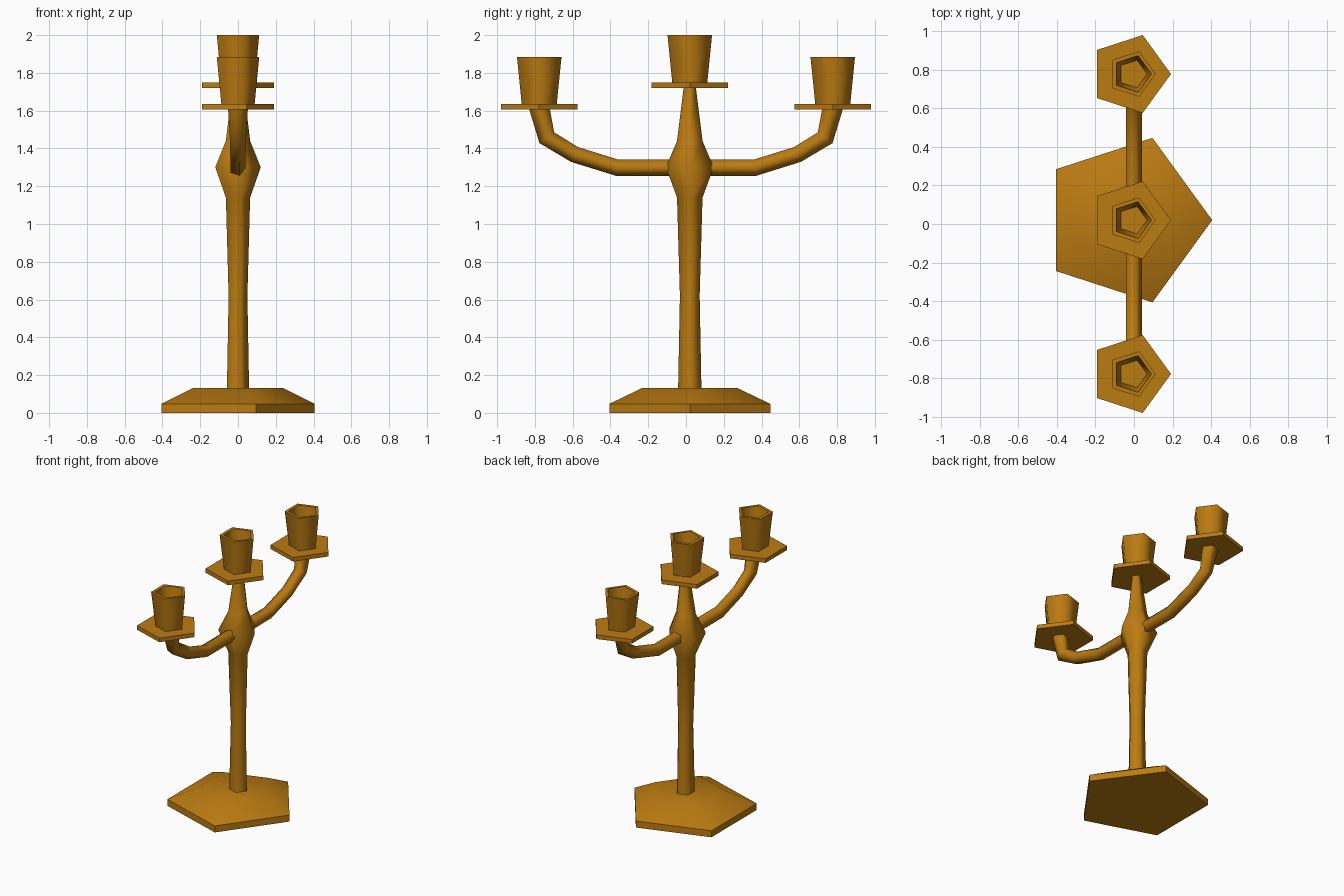
import bpy, bmesh, math
from mathutils import Vector

if "Cube" in bpy.data.objects:
    bpy.data.objects.remove(bpy.data.objects["Cube"])

SIDES = 5
STEM_Y = 0.02

brass = bpy.data.materials.new("brass")
brass.diffuse_color = (0.5, 0.2, 0.006, 1)
brass.use_nodes = True
brass.node_tree.nodes["Principled BSDF"].inputs["Base Color"].default_value = brass.diffuse_color


def pentagon(r):
    """Pentagon with a corner toward +x, centred on its bounding box."""
    off = -0.0955 * r
    return [(off + r * math.cos(math.tau * i / SIDES), r * math.sin(math.tau * i / SIDES))
            for i in range(SIDES)]


def loft(name, rings, angle):
    """Skin a list of pentagon rings and cap both ends."""
    bm = bmesh.new()
    loops = [[bm.verts.new(p) for p in ring] for ring in rings]
    for a, b in zip(loops, loops[1:]):
        for i in range(SIDES):
            j = (i + 1) % SIDES
            bm.faces.new((a[i], a[j], b[j], b[i]))
    bm.faces.new(loops[0])
    bm.faces.new(loops[-1])
    bmesh.ops.recalc_face_normals(bm, faces=bm.faces[:])
    me = bpy.data.meshes.new(name)
    bm.to_mesh(me)
    bm.free()
    me.materials.append(brass)
    ob = bpy.data.objects.new(name, me)
    bpy.context.collection.objects.link(ob)
    bpy.ops.object.select_all(action='DESELECT')
    ob.select_set(True)
    bpy.context.view_layer.objects.active = ob
    bpy.ops.object.shade_smooth_by_angle(angle=math.radians(angle))
    return ob


def lathe(name, y, profile, angle):
    """Vertical part from (radius, height) pairs."""
    return loft(name, [[(px, y + py, z) for px, py in pentagon(r)] for r, z in profile], angle)


def arm(name, side):
    # Path points: distance from centre, height, tube radius
    path = [(0.03, 1.298, 0.045), (0.365, 1.298, 0.045), (0.59, 1.368, 0.045),
            (0.737, 1.457, 0.047), (0.776, 1.61, 0.058)]
    pts = [Vector((0, d, z)) for d, z, _ in path]
    rings = []
    for k, (p, (_, _, r)) in enumerate(zip(pts, path)):
        before = (p - pts[k - 1]).normalized() if k else Vector((0, 1, 0))
        after = (pts[k + 1] - p).normalized() if k + 1 < len(pts) else Vector((0, 0, 1))
        if k + 1 == len(pts):
            before = after
        t = (before + after).normalized()
        up = Vector((0, -t.z, t.y)) / max(t.dot(after), 0.5)
        ring = [p + Vector((a, 0, 0)) + up * b for a, b in pentagon(r)]
        rings.append([(v.x, v.y * side, v.z) for v in ring])
    loft(name, rings, 75)


def holder(label, y, z):
    lathe(label + "_drip_pan", y, [(0.212, z), (0.212, z + 0.03)], 40)
    # Hollow candle cup: outer wall, rim, inner wall, floor
    lathe(label + "_candle_cup", y,
          [(0.097, z + 0.025), (0.124, z + 0.28), (0.1, z + 0.28), (0.075, z + 0.09)], 75)


# Foot
lathe("base", STEM_Y, [(0.448, 0), (0.448, 0.048), (0.264, 0.132)], 50)

# Stem with bulge where the arms meet
lathe("stem", STEM_Y, [(0.065, 0.12), (0.055, 0.62), (0.071, 1.14), (0.133, 1.30),
                       (0.071, 1.44), (0.033, 1.73)], 75)

# Arms and candle holders
holder("middle", STEM_Y, 1.72)
for label, side in (("front", -1), ("back", 1)):
    arm(label + "_arm", side)
    holder(label, side * 0.777, 1.605)
